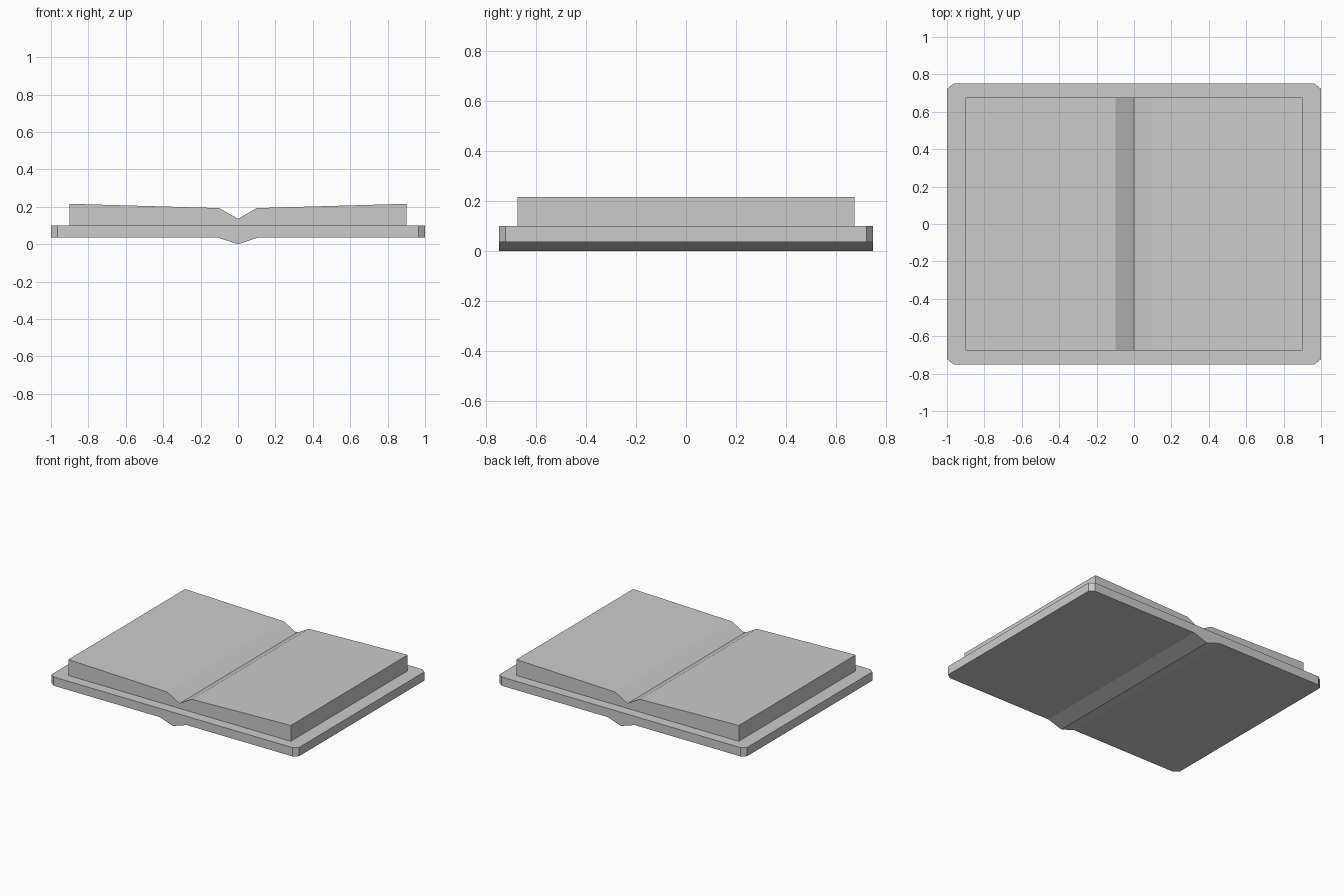
import bpy
import bmesh

default_cube = bpy.data.objects.get("Cube")
if default_cube:
    bpy.data.objects.remove(default_cube)

# One plain grey for the whole book
grey = bpy.data.materials.new("plain grey")
grey.use_nodes = True
colour = (0.6, 0.6, 0.6, 1)
grey.diffuse_color = colour
grey.node_tree.nodes["Principled BSDF"].inputs["Base Color"].default_value = colour


def mirrored(half):
    """Complete a right-half outline, listed from bottom centre to top centre."""
    return half + [(-x, z) for x, z in reversed(half) if x > 0]


def extrude_outline(name, outline, half_depth, chamfer=None):
    """Extrude an x-z outline along y, optionally cutting the vertical corners."""
    bm = bmesh.new()
    face = bm.faces.new([bm.verts.new((x, -half_depth, z)) for x, z in outline])
    moved = bmesh.ops.extrude_face_region(bm, geom=[face], use_keep_orig=True)
    new_verts = [g for g in moved["geom"] if isinstance(g, bmesh.types.BMVert)]
    bmesh.ops.translate(bm, verts=new_verts, vec=(0, 2 * half_depth, 0))
    if chamfer:
        cut_x, cut_y = chamfer
        half_width = max(x for x, z in outline)
        for sx in (-1, 1):
            for sy in (-1, 1):
                geom = bm.verts[:] + bm.edges[:] + bm.faces[:]
                cut = bmesh.ops.bisect_plane(
                    bm, geom=geom, clear_outer=True,
                    plane_co=(sx * (half_width - cut_x), sy * half_depth, 0),
                    plane_no=(sx * cut_y, sy * cut_x, 0))
                edges = [g for g in cut["geom_cut"] if isinstance(g, bmesh.types.BMEdge)]
                bmesh.ops.holes_fill(bm, edges=edges)
    bmesh.ops.recalc_face_normals(bm, faces=bm.faces)
    mesh = bpy.data.meshes.new(name)
    bm.to_mesh(mesh)
    bm.free()
    mesh.materials.append(grey)
    obj = bpy.data.objects.new(name, mesh)
    bpy.context.collection.objects.link(obj)
    return obj


# Cover board with a folded spine below and clipped corners
cover = mirrored([(0, 0), (0.11, 0.036), (1, 0.036), (1, 0.1), (0, 0.1)])
extrude_outline("book_cover", cover, 0.75, chamfer=(0.035, 0.027))

# Page block with a valley along the middle
pages = mirrored([(0, 0.1), (0.9, 0.1), (0.9, 0.216), (0.1, 0.193), (0, 0.136)])
extrude_outline("page_block", pages, 0.675)
